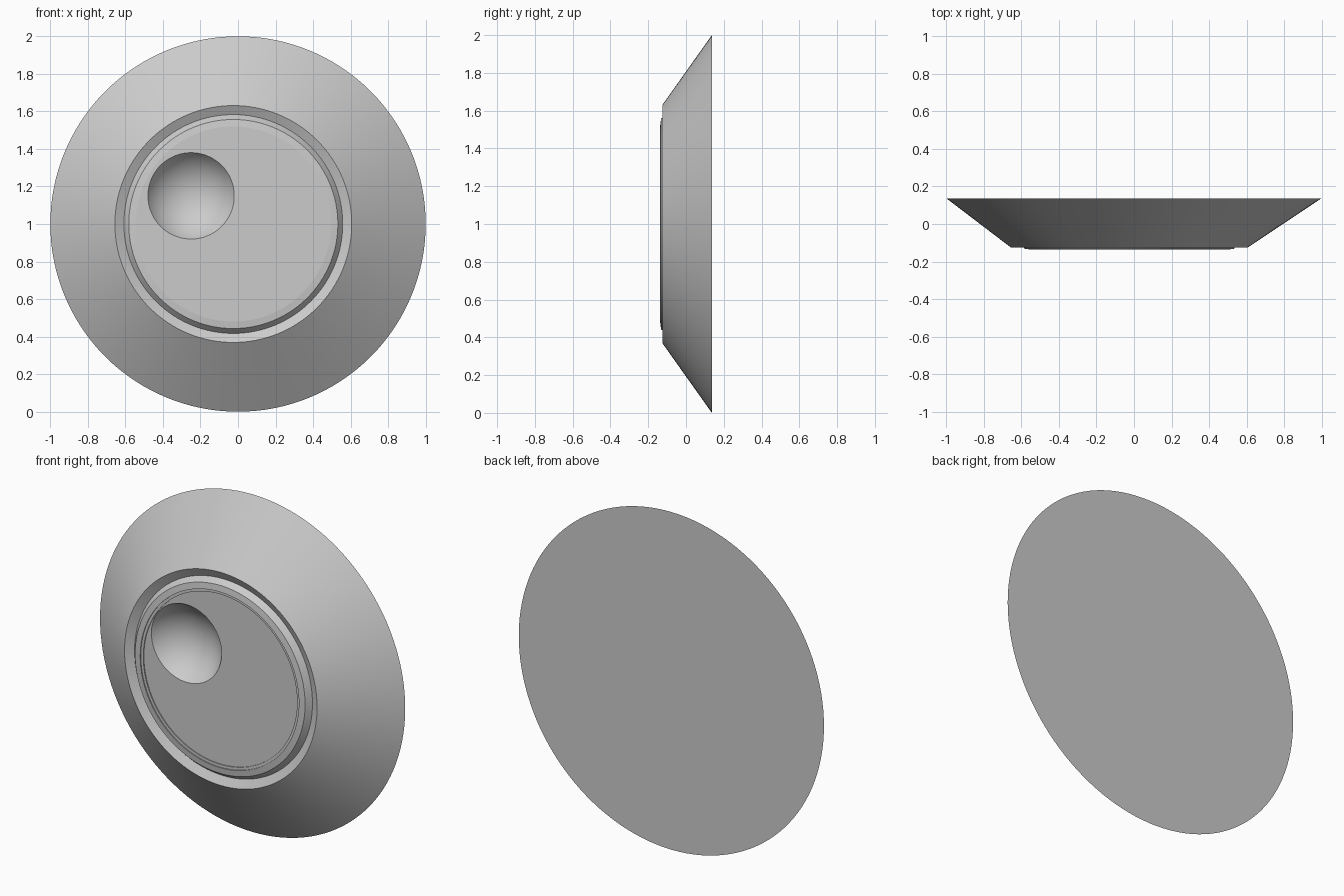
import bpy, bmesh, math

SEGMENTS = 128
HUB = (-0.025, 1.0)        # centre of the front rings (x, z)
DISH = (-0.25, 1.15)       # centre of the round hollow
DISH_R, DISH_ANGLE = 0.23, math.radians(58)

if "Cube" in bpy.data.objects:
    bpy.data.objects.remove(bpy.data.objects["Cube"])

grey = bpy.data.materials.new("plain grey")
grey.use_nodes = True
colour = (0.6, 0.6, 0.6, 1)
grey.diffuse_color = colour
grey.node_tree.nodes["Principled BSDF"].inputs["Base Color"].default_value = colour


def loft(name, rings, cap_start=False, cap_end=False):
    """Join circles given as (centre, radius, y), outside to inside."""
    bm = bmesh.new()
    loops = []
    for (cx, cz), r, y in rings:
        loops.append([bm.verts.new((cx + r * math.cos(a), y, cz + r * math.sin(a)))
                      for a in (math.tau * i / SEGMENTS for i in range(SEGMENTS))])
    for a, b in zip(loops, loops[1:]):
        for i in range(SEGMENTS):
            j = (i + 1) % SEGMENTS
            bm.faces.new((a[i], a[j], b[j], b[i]))
    if cap_start:
        bm.faces.new(loops[0][::-1])
    if cap_end:
        bm.faces.new(loops[-1])
    mesh = bpy.data.meshes.new(name)
    bm.to_mesh(mesh)
    bm.free()
    mesh.materials.append(grey)
    obj = bpy.data.objects.new(name, mesh)
    bpy.context.collection.objects.link(obj)
    bpy.ops.object.select_all(action='DESELECT')
    obj.select_set(True)
    bpy.context.view_layer.objects.active = obj
    bpy.ops.object.shade_smooth_by_angle(angle=math.radians(20))
    return obj


# Skewed cone with a flat back and a bevelled groove at the front
loft("cone_body", [((0, 1), 1.0, 0.137), (HUB, 0.631, -0.125), (HUB, 0.583, -0.1)],
     cap_start=True)

# Raised bezel, stepping down twice to the front panel
loft("bezel", [(HUB, 0.583, -0.1), (HUB, 0.557, -0.132), (HUB, 0.52, -0.137),
               (HUB, 0.52, -0.131), (HUB, 0.504, -0.131), (HUB, 0.504, -0.125)])

# Flat front panel with an off-centre round opening
loft("front_panel", [(HUB, 0.504, -0.125), (DISH, DISH_R, -0.125)])

# Spherical hollow in the opening
R = DISH_R / math.sin(DISH_ANGLE)
steps = 16
angles = [DISH_ANGLE * (1 - i / steps) for i in range(steps)]
loft("dish", [(DISH, R * math.sin(a), -0.125 + R * (math.cos(a) - math.cos(DISH_ANGLE)))
              for a in angles], cap_end=True)
